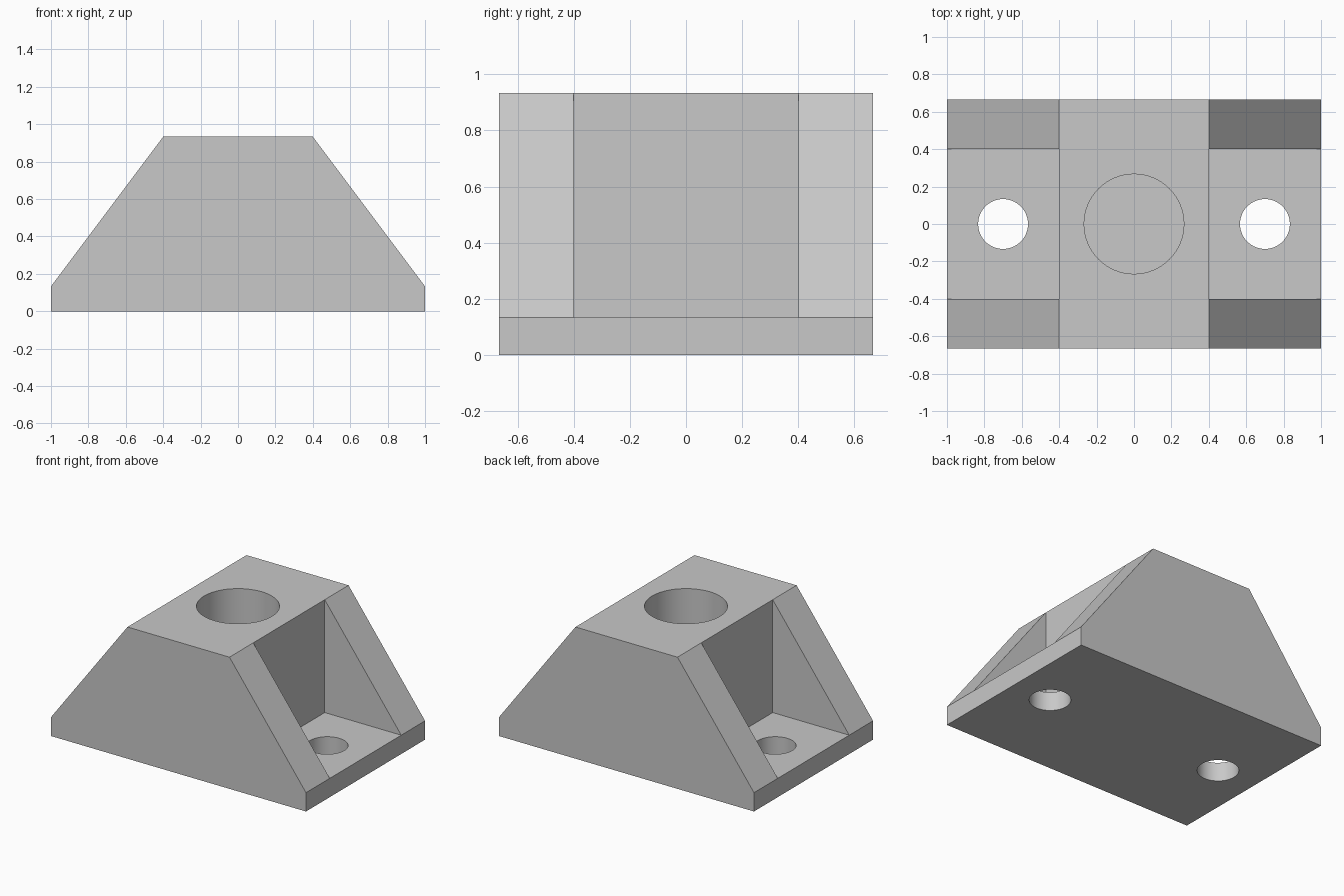
import bpy
import bmesh
from math import radians
from mathutils import Matrix, Vector

default = bpy.data.objects.get("Cube")
if default:
    bpy.data.objects.remove(default, do_unlink=True)

# Main dimensions
HALF_LENGTH, HALF_DEPTH = 1.0, 0.6667
HEIGHT, BASE = 0.9333, 0.1333
HALF_TOP, HALF_POCKET = 0.4, 0.4
BORE_RADIUS, BOLT_RADIUS, BOLT_X = 0.2667, 0.1333, 0.7

grey = bpy.data.materials.new("plain grey")
grey.use_nodes = True
colour = (0.58, 0.58, 0.58, 1)
grey.diffuse_color = colour
grey.node_tree.nodes["Principled BSDF"].inputs["Base Color"].default_value = colour


def make_object(name, bm):
    bmesh.ops.recalc_face_normals(bm, faces=bm.faces)
    mesh = bpy.data.meshes.new(name)
    bm.to_mesh(mesh)
    bm.free()
    mesh.materials.append(grey)
    obj = bpy.data.objects.new(name, mesh)
    bpy.context.collection.objects.link(obj)
    return obj


def box(name, low, high):
    low, high = Vector(low), Vector(high)
    bm = bmesh.new()
    bmesh.ops.create_cube(bm, size=1, matrix=Matrix.Translation((low + high) / 2)
                          @ Matrix.Diagonal((*(high - low), 1)))
    return make_object(name, bm)


def cylinder(name, x, radius, bottom, top):
    bm = bmesh.new()
    bmesh.ops.create_cone(bm, cap_ends=True, segments=64, radius1=radius, radius2=radius,
                          depth=top - bottom,
                          matrix=Matrix.Translation((x, 0, (bottom + top) / 2)))
    return make_object(name, bm)


def cut(target, cutter):
    cutter.hide_render = True
    mod = target.modifiers.new("cut", "BOOLEAN")
    mod.operation = "DIFFERENCE"
    mod.solver = "EXACT"
    mod.object = cutter
    bpy.context.view_layer.objects.active = target
    bpy.ops.object.modifier_apply(modifier=mod.name)
    bpy.data.objects.remove(cutter, do_unlink=True)


# Body: sloped profile extruded from front to back
right_side = [(HALF_LENGTH, 0), (HALF_LENGTH, BASE), (HALF_TOP, HEIGHT)]
profile = right_side + [(-x, z) for x, z in reversed(right_side)]
bm = bmesh.new()
face = bm.faces.new([bm.verts.new((x, -HALF_DEPTH, z)) for x, z in profile])
extruded = bmesh.ops.extrude_face_region(bm, geom=[face])["geom"]
bmesh.ops.translate(bm, vec=(0, 2 * HALF_DEPTH, 0),
                    verts=[v for v in extruded if isinstance(v, bmesh.types.BMVert)])
body = make_object("mounting_bracket", bm)

# Side pockets between the ribs, with a bolt hole through each floor
for side in (-1, 1):
    ends = sorted((side * HALF_TOP, side * 1.2))
    cut(body, box("pocket_cutter", (ends[0], -HALF_POCKET, BASE), (ends[1], HALF_POCKET, 1.2)))
    cut(body, cylinder("bolt_hole_cutter", side * BOLT_X, BOLT_RADIUS, -0.1, BASE + 0.1))

# Blind bore in the central block, down to the base plate
cut(body, cylinder("bore_cutter", 0, BORE_RADIUS, BASE, HEIGHT + 0.2))

# Smooth hole walls, crisp edges elsewhere
bpy.ops.object.select_all(action="DESELECT")
body.select_set(True)
bpy.context.view_layer.objects.active = body
bpy.ops.object.shade_smooth_by_angle(angle=radians(30))
